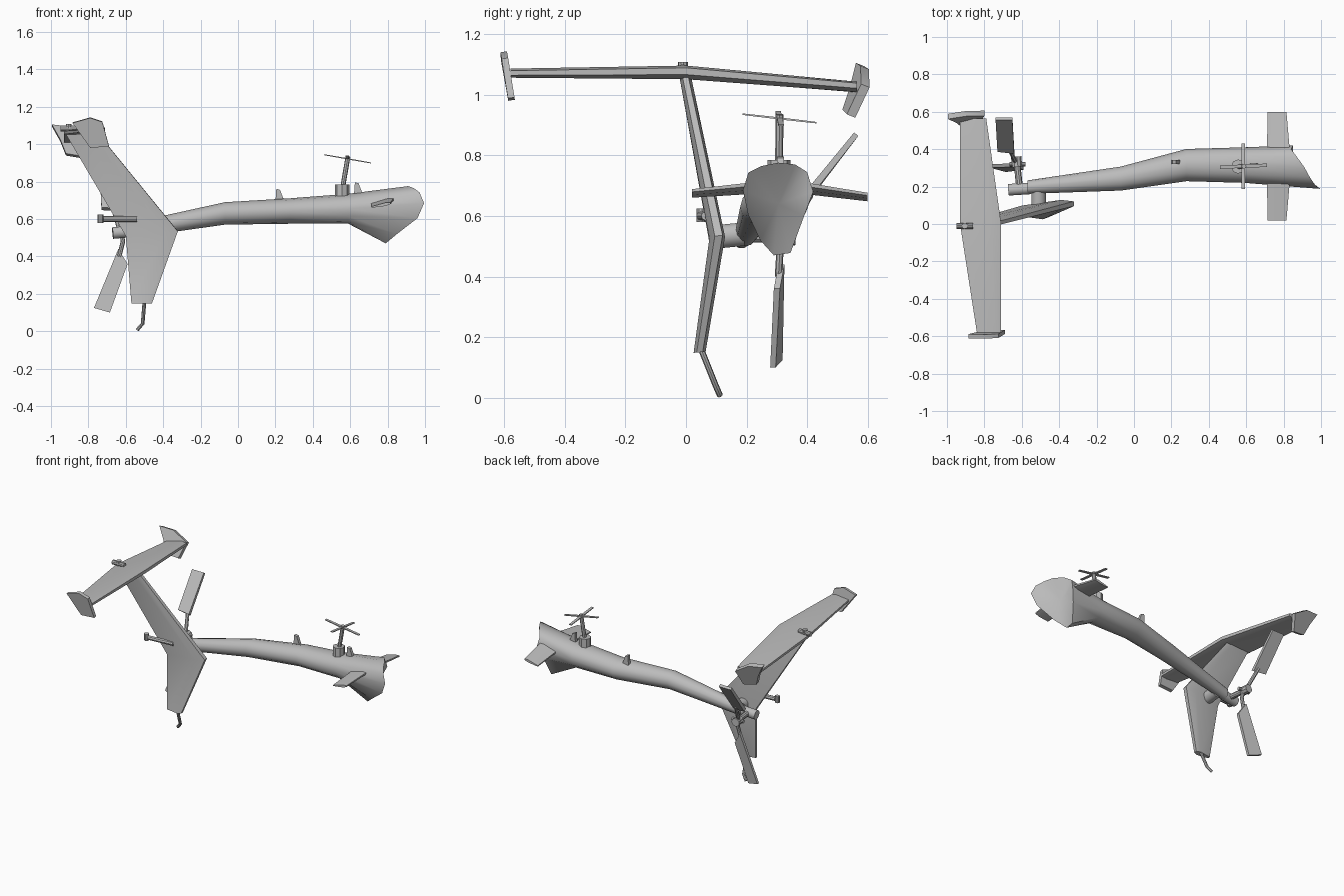
import bpy, bmesh, math
from mathutils import Vector as V

if "Cube" in bpy.data.objects:
    bpy.data.objects.remove(bpy.data.objects["Cube"])

grey = bpy.data.materials.new("worn_grey")
grey.diffuse_color = (0.5, 0.5, 0.5, 1)
grey.use_nodes = True
grey.node_tree.nodes["Principled BSDF"].inputs["Base Color"].default_value = grey.diffuse_color


def finish(name, bm, angle=35):
    bmesh.ops.recalc_face_normals(bm, faces=bm.faces)
    me = bpy.data.meshes.new(name)
    bm.to_mesh(me)
    bm.free()
    ob = bpy.data.objects.new(name, me)
    bpy.context.collection.objects.link(ob)
    me.materials.append(grey)
    bpy.ops.object.select_all(action='DESELECT')
    bpy.context.view_layer.objects.active = ob
    ob.select_set(True)
    bpy.ops.object.shade_smooth_by_angle(angle=math.radians(angle))
    return ob


def loft(name, rings, tip=None, angle=35):
    """Skin a list of closed rings; the last ring is capped flat or to a tip point."""
    bm = bmesh.new()
    rs = [[bm.verts.new(p) for p in r] for r in rings]
    n = len(rs[0])
    for a, b in zip(rs, rs[1:]):
        for i in range(n):
            j = (i + 1) % n
            bm.faces.new((a[i], a[j], b[j], b[i]))
    bm.faces.new(rs[0])
    if tip:
        t = bm.verts.new(tip)
        for i in range(n):
            bm.faces.new((rs[-1][i], rs[-1][(i + 1) % n], t))
    else:
        bm.faces.new(rs[-1])
    return finish(name, bm, angle)


AIRFOIL = [(0, .25), (.25, .5), (1, .2), (1, -.2), (.25, -.5), (0, -.25)]
SLAB = [(0, .5), (1, .5), (1, -.5), (0, -.5)]


def wing(name, sections, thick_dir, profile=AIRFOIL):
    """Sections are (leading point, trailing point, thickness)."""
    d = V(thick_dir).normalized()
    return loft(name, [[V(a).lerp(V(b), t) + d * h * th for t, h in profile]
                       for a, b, th in sections])


def rod(name, path, radius, sides=10):
    """Round bar through the given points."""
    pts = [V(p) for p in path]
    rings = []
    for i, p in enumerate(pts):
        d = (pts[min(i + 1, len(pts) - 1)] - pts[max(i - 1, 0)]).normalized()
        u = d.orthogonal().normalized()
        if i:
            u = (last - d * last.dot(d)).normalized()
        last, w = u, d.cross(u)
        rings.append([p + radius * (u * math.cos(k * math.tau / sides) +
                                    w * math.sin(k * math.tau / sides)) for k in range(sides)])
    return loft(name, rings)


def plate(name, pts, thick_dir, thick):
    """Flat outline given some thickness."""
    d = V(thick_dir).normalized() * thick / 2
    return loft(name, [[V(p) - d for p in pts], [V(p) + d for p in pts]])


# tail boom: round sections ending in a torn open edge with a keel
rings = []
for x, y, z, ry, rz in [(-.57, .197, .54, .036, .04), (-.07, .243, .63, .064, .06),
                        (.28, .315, .643, .086, .068), (.59, .315, .655, .095, .08)]:
    rings.append([(x, y + ry * math.cos(k * math.tau / 12), z + rz * math.sin(k * math.tau / 12))
                  for k in range(12)])
rings.append([(.85, .42, .68), (.84, .40, .745), (.87, .36, .77), (.91, .305, .776),
              (.94, .25, .765), (.97, .206, .743), (.995, .188, .685), (.96, .205, .605),
              (.85, .245, .52), (.79, .29, .47), (.79, .345, .478), (.82, .39, .60)])
loft("tail_boom", rings, tip=(.85, .305, .64), angle=45)

# swept vertical fin
wing("vertical_fin", [((-.46, .045, .15), (-.57, .045, .15), .04),
                      ((-.322, .108, .535), (-.60, .088, .51), .052),
                      ((-.75, -.002, 1.06), (-.93, -.006, 1.07), .038)], (0, 1, .1))
# mount between fin and boom
rod("fin_mount", [(-.51, .09, .53), (-.51, .19, .54)], .04, 12)
# bent tail skid
rod("tail_skid", [(-.50, .05, .16), (-.51, .098, .04), (-.538, .112, .008)], .01, 8)

# bent horizontal stabilizer
wing("horizontal_stabilizer", [((-.71, -.58, 1.072), (-.84, -.58, 1.07), .03),
                               ((-.71, 0, 1.078), (-.93, 0, 1.062), .045),
                               ((-.79, .565, 1.03), (-.93, .565, 1.015), .034)], (0, 0, 1))
# tip plates
plate("tip_plate_front", [(-.885, -.60, 1.115), (-.79, -.602, 1.142), (-.725, -.598, 1.12),
                          (-.69, -.577, .99), (-.79, -.576, .982)], (0, 1, .16), .022)
plate("tip_plate_back", [(-.995, .575, 1.10), (-.90, .59, 1.09), (-.80, .592, 1.03),
                         (-.83, .545, .93), (-.92, .53, .945), (-.95, .555, 1.02)],
      (0, 1, -.4), .03)
# beacon on top of the stabilizer
rod("beacon_base", [(-.95, -.01, 1.085), (-.86, -.01, 1.085)], .016)
rod("beacon", [(-.905, -.01, 1.08), (-.905, -.01, 1.108)], .016)

# tail light on its bracket
rod("light_bracket", [(-.54, .065, .60), (-.72, .05, .60)], .015, 8)
rod("tail_light", [(-.735, .05, .58), (-.735, .05, .625)], .016)

# gearbox, shaft and hub
rod("gearbox", [(-.67, .183, .525), (-.56, .19, .535)], .032, 12)
rod("rotor_shaft", [(-.61, .18, .53), (-.628, .345, .53)], .018)
rod("rotor_hub", [(-.625, .305, .53), (-.63, .36, .53)], .028)
rod("rotor_crossbar", [(-.665, .32, .53), (-.58, .32, .53)], .012, 8)

# two remaining rotor blades with their roots
rod("upper_blade_root", [(-.63, .325, .53), (-.67, .41, .67)], .012, 8)
rod("lower_blade_root", [(-.625, .32, .54), (-.615, .31, .48), (-.635, .305, .40)], .012, 8)
wing("upper_blade", [((-.64, .385, .65), (-.73, .395, .655), .024),
                     ((-.65, .562, .87), (-.74, .562, .87), .018)], (0, .8, -.62), SLAB)
wing("lower_blade", [((-.59, .30, .36), (-.64, .315, .44), .02),
                     ((-.685, .287, .10), (-.77, .31, .125), .018)], (0, 1, 0), SLAB)

# small side stabilizers on the boom, mirrored about its axis
for s, label, zt in [(-1, "front", .672), (1, "back", .66)]:
    wing("side_stabilizer_" + label,
         [((.835, .31 + s * .06, .708), (.71, .31 + s * .06, .68), .026),
          ((.815, .31 + s * .29, zt + .012), (.715, .31 + s * .29, zt - .008), .018)], (0, 0, 1))

# small instrument mast with four thin arms
rod("mast_base", [(.557, .307, .71), (.557, .307, .785)], .038, 8)
rod("mast", [(.56, .307, .77), (.588, .309, .935)], .013, 8)
c = V((.585, .309, .922))
for label, tip, side in [("right", (.125, .005, -.022), (0, 1, 0)),
                         ("left", (-.125, -.005, .022), (0, 1, 0)),
                         ("back", (0, .122, -.014), (1, 0, 0)),
                         ("front", (0, -.122, .014), (1, 0, 0))]:
    t, w = V(tip), V(side) * .009
    wing("mast_arm_" + label, [(c - w, c + w, .007), (c + t - w, c + t + w, .005)],
         (0, 0, 1), SLAB)

# blade antennas on the spine
for label, x, y, z in [("rear", .20, .332, .69), ("near_mast", .62, .312, .725)]:
    plate("antenna_" + label, [(x, y, z), (x + .05, y, z), (x + .025, y, z + .066),
                               (x + .005, y, z + .072)], (0, 1, 0), .022)
